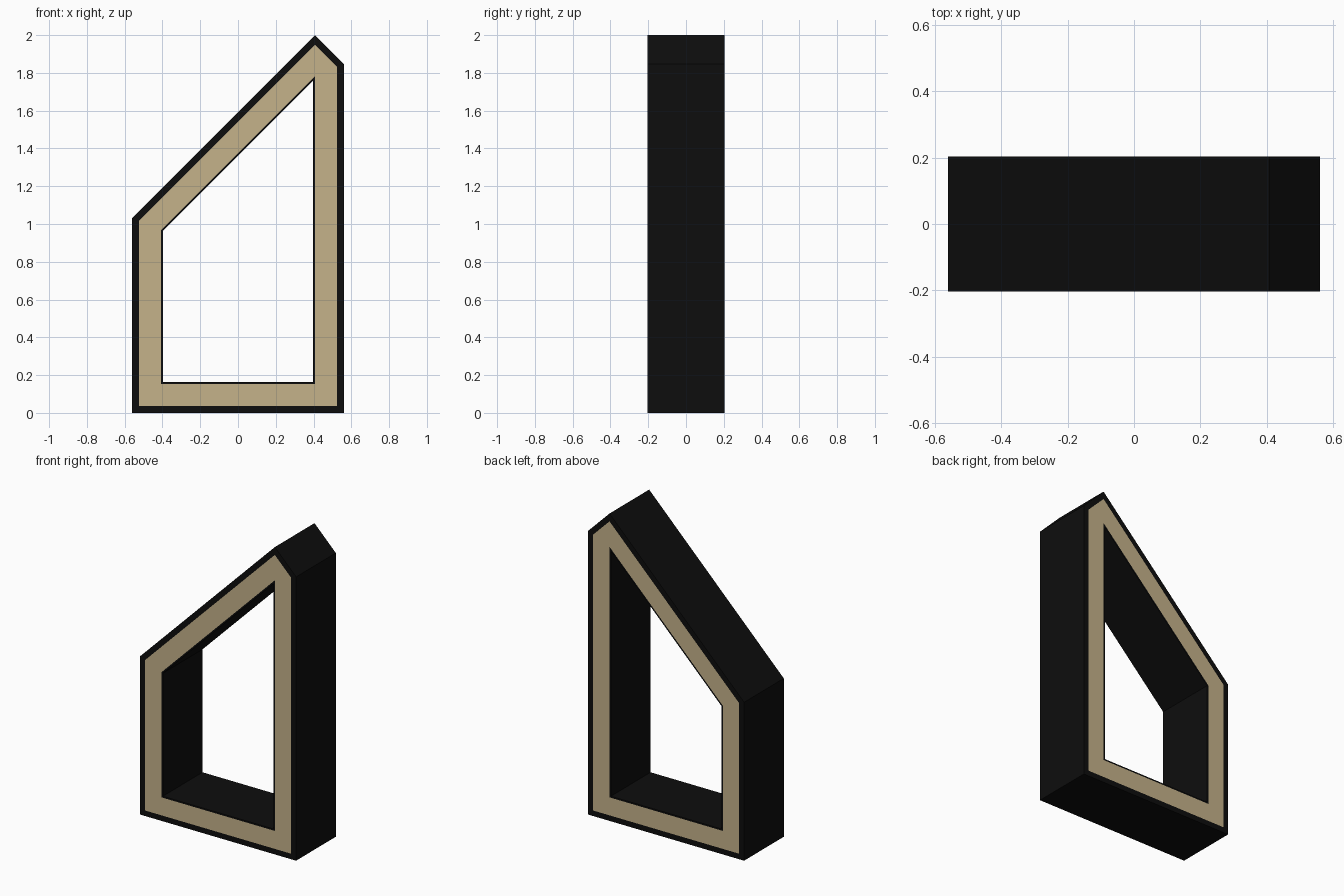
import bpy, bmesh
from math import sqrt

cube = bpy.data.objects.get("Cube")
if cube:
    bpy.data.objects.remove(cube, do_unlink=True)

HALF_WIDTH = 0.561
HALF_DEPTH = 0.204
PEAK_X, PEAK_Z = 0.408, 2.0


def make_material(name, rgb):
    mat = bpy.data.materials.new(name)
    mat.use_nodes = True
    mat.diffuse_color = (*rgb, 1)
    mat.node_tree.nodes["Principled BSDF"].inputs["Base Color"].default_value = (*rgb, 1)
    return mat


def outline(inset):
    """House-like outline with 45 degree roof slopes, moved inward by inset."""
    left, right = inset - HALF_WIDTH, HALF_WIDTH - inset
    peak_z = PEAK_Z - sqrt(2) * inset

    def long_slope(x):
        return peak_z + x - PEAK_X

    peak_x = min(PEAK_X, right)
    shoulder = min(peak_z + PEAK_X - right, long_slope(right))
    return [(left, inset), (right, inset), (right, shoulder),
            (peak_x, long_slope(peak_x)), (left, long_slope(left))]


def make_ring(name, outer_inset, inner_inset, mat):
    """Solid frame between two insets of the outline."""
    bm = bmesh.new()
    loops = []
    for inset, y in ((outer_inset, -HALF_DEPTH), (inner_inset, -HALF_DEPTH),
                     (inner_inset, HALF_DEPTH), (outer_inset, HALF_DEPTH)):
        loops.append([bm.verts.new((x, y, z)) for x, z in outline(inset)])
    for a, b in zip(loops, loops[1:] + loops[:1]):
        for i in range(len(a)):
            j = (i + 1) % len(a)
            bm.faces.new((a[i], a[j], b[j], b[i]))
    # The short roof slope shrinks to a point on the inner outlines
    bmesh.ops.remove_doubles(bm, verts=bm.verts, dist=0.0005)
    bmesh.ops.recalc_face_normals(bm, faces=bm.faces)
    mesh = bpy.data.meshes.new(name)
    bm.to_mesh(mesh)
    bm.free()
    mesh.materials.append(mat)
    obj = bpy.data.objects.new(name, mesh)
    bpy.context.collection.objects.link(obj)
    return obj


black = make_material("matte black", (0.004, 0.004, 0.004))
tan = make_material("tan wood", (0.56, 0.445, 0.255))

# Black outer shell, wooden core and thin black lining of the opening
make_ring("outer_shell", 0, 0.036, black)
make_ring("wood_core", 0.036, 0.153, tan)
make_ring("inner_lining", 0.153, 0.163, black)
